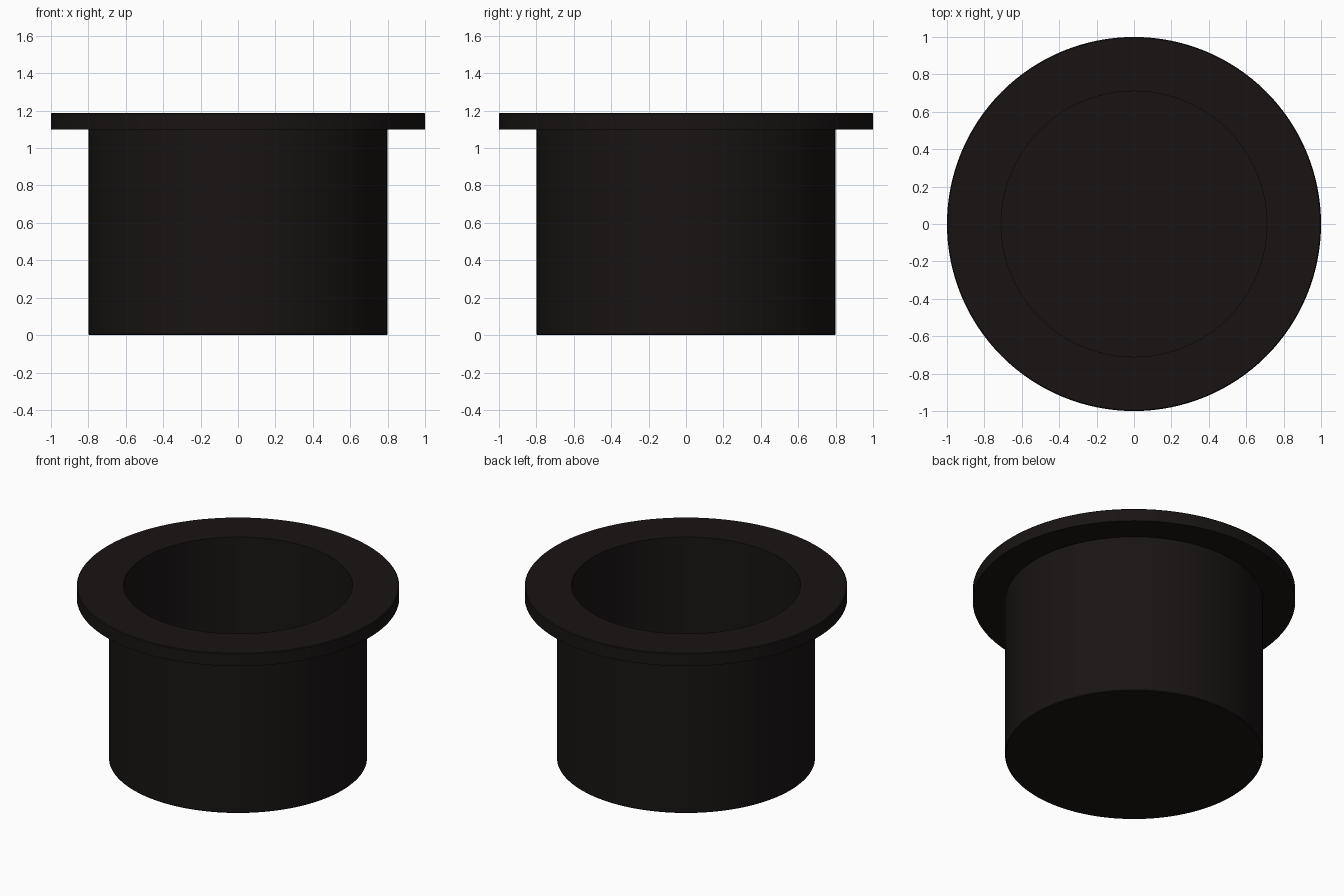
import bpy, bmesh, math

if "Cube" in bpy.data.objects:
    bpy.data.objects.remove(bpy.data.objects["Cube"])

# Half cross-section (radius, height): closed base, outer wall, flange, inner wall, floor
profile = [(0, 0), (0.795, 0), (0.8, 0.005), (0.8, 1.1), (1.0, 1.1), (1.0, 1.182),
           (0.995, 1.187), (0.71, 1.187), (0.71, 0.09), (0, 0.09)]

# Lathe the profile around z
bm = bmesh.new()
verts = [bm.verts.new((r, 0, z)) for r, z in profile]
edges = [bm.edges.new(pair) for pair in zip(verts, verts[1:])]
bmesh.ops.spin(bm, geom=verts + edges, cent=(0, 0, 0), axis=(0, 0, 1),
               angle=math.tau, steps=128, use_merge=True)
bmesh.ops.remove_doubles(bm, verts=bm.verts, dist=1e-5)
bmesh.ops.recalc_face_normals(bm, faces=bm.faces)
mesh = bpy.data.meshes.new("flanged_cup")
bm.to_mesh(mesh)
bm.free()

cup = bpy.data.objects.new("flanged_cup", mesh)
bpy.context.collection.objects.link(cup)

# Near-black finish
mat = bpy.data.materials.new("dark_finish")
mat.diffuse_color = (0.009, 0.007, 0.0065, 1)
mat.use_nodes = True
mat.node_tree.nodes["Principled BSDF"].inputs["Base Color"].default_value = mat.diffuse_color
mesh.materials.append(mat)

# Smooth walls with crisp rims
bpy.context.view_layer.objects.active = cup
cup.select_set(True)
bpy.ops.object.shade_smooth_by_angle(angle=math.radians(30))
